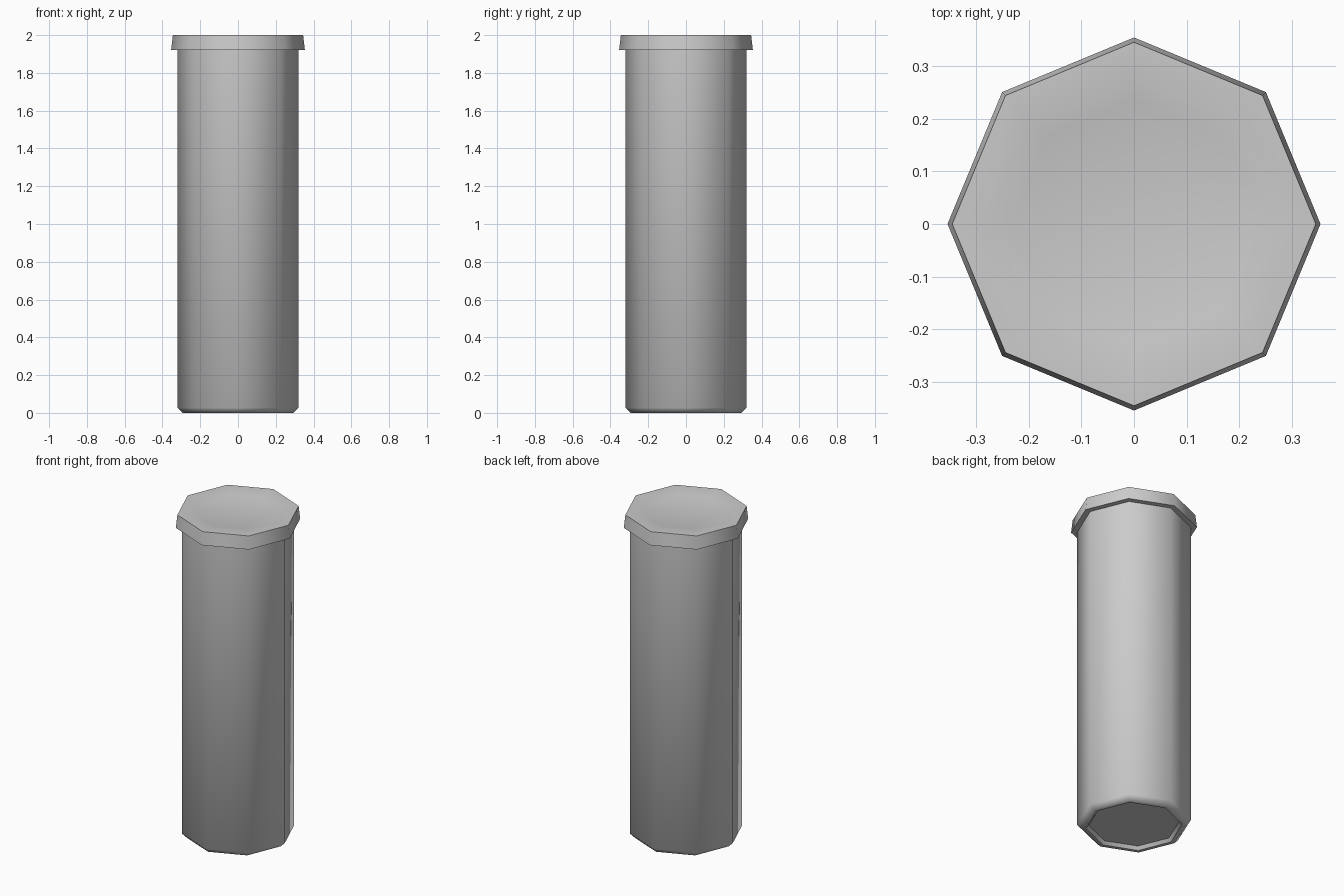
import bpy, bmesh, math

if "Cube" in bpy.data.objects:
    bpy.data.objects.remove(bpy.data.objects["Cube"])

SIDES = 8


def lathe(name, profile):
    """Closed eight-sided solid from (radius, z) rings, listed bottom to top."""
    bm = bmesh.new()
    rings = []
    for r, z in profile:
        rings.append([bm.verts.new((r * math.cos(2 * math.pi * i / SIDES),
                                    r * math.sin(2 * math.pi * i / SIDES), z))
                      for i in range(SIDES)])
    for a, b in zip(rings, rings[1:]):
        for i in range(SIDES):
            j = (i + 1) % SIDES
            bm.faces.new((a[i], a[j], b[j], b[i]))
    bm.faces.new(rings[0][::-1])
    bm.faces.new(rings[-1])
    bmesh.ops.recalc_face_normals(bm, faces=bm.faces)
    mesh = bpy.data.meshes.new(name)
    bm.to_mesh(mesh)
    bm.free()
    obj = bpy.data.objects.new(name, mesh)
    bpy.context.collection.objects.link(obj)
    bpy.ops.object.select_all(action='DESELECT')
    obj.select_set(True)
    bpy.context.view_layer.objects.active = obj
    bpy.ops.object.shade_smooth_by_angle(angle=math.radians(50))
    return obj


# Tube body: recessed base, chamfered foot, straight wall up into the cap
lathe("tube_body", [(0.255, 0.02), (0.27, 0.0), (0.293, 0.0),
                    (0.32, 0.027), (0.32, 1.93)])

# Cap: overhanging tapered lip with a shallow dished top
lathe("cap", [(0.31, 1.92), (0.354, 1.92), (0.345, 2.0),
              (0.277, 2.0), (0.235, 1.99)])
